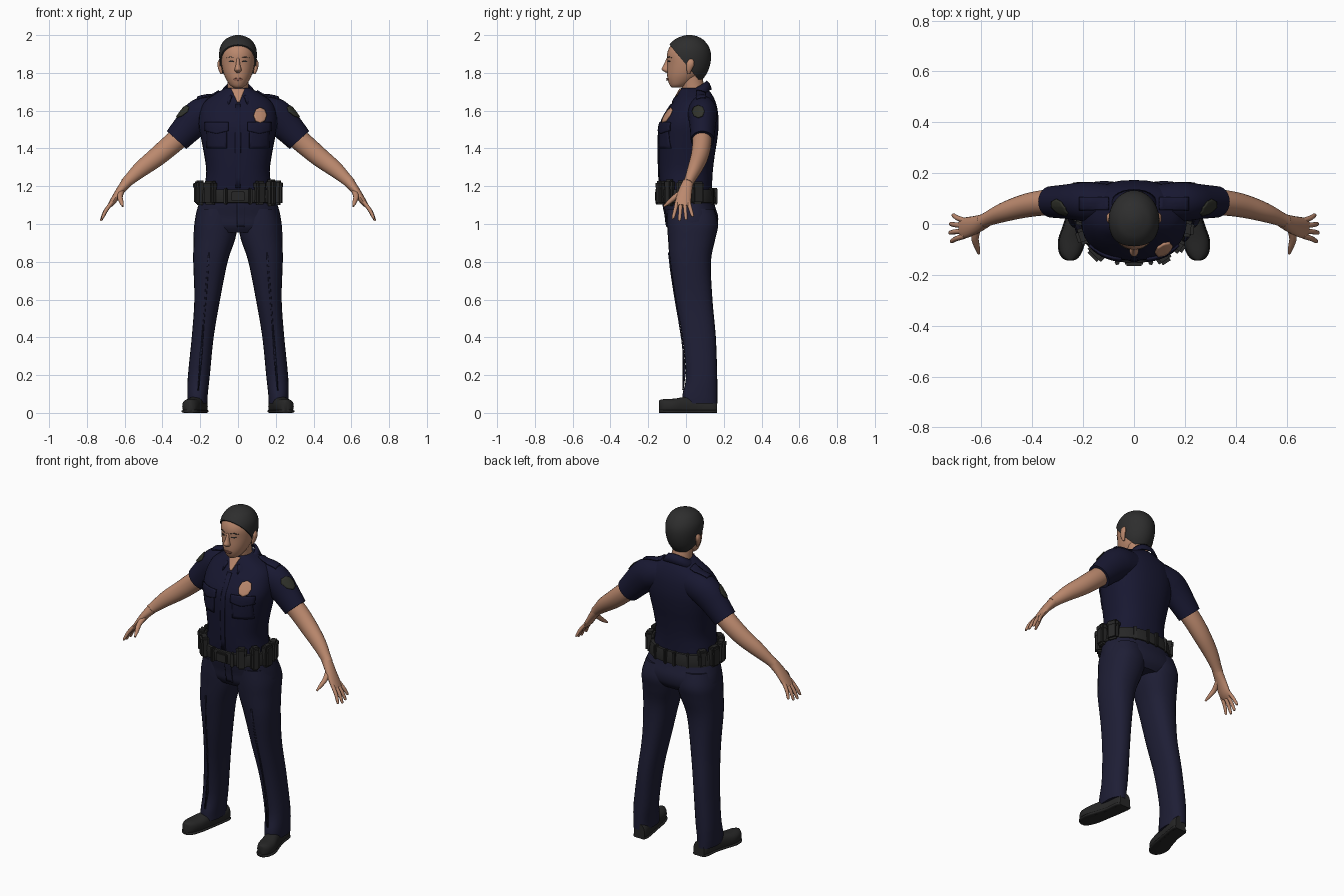
import bpy, bmesh, math
from mathutils import Vector, Matrix
from mathutils.bvhtree import BVHTree

if "Cube" in bpy.data.objects:
    bpy.data.objects.remove(bpy.data.objects["Cube"])


def material(name, *rgb):
    m = bpy.data.materials.new(name)
    m.use_nodes = True
    m.diffuse_color = (*rgb, 1)
    bsdf = next(n for n in m.node_tree.nodes if n.type == 'BSDF_PRINCIPLED')
    bsdf.inputs["Base Color"].default_value = (*rgb, 1)
    bsdf.inputs["Roughness"].default_value = .8
    return m


NAVY = material("navy shirt", .009, .009, .031)
TROUSER = material("navy trousers", .013, .013, .036)
SKIN = material("skin", .5, .25, .155)
LIP = material("lip brown", .3, .12, .085)
HAIR = material("black hair", .027, .027, .027)
LEATHER = material("black leather", .02, .02, .02)
PATCH = material("olive patch", .03, .032, .024)
surfaces = {}


def finish(name, bm, mat, sharp=45):
    """Turn a bmesh into a smooth shaded object with sharp creases."""
    bmesh.ops.recalc_face_normals(bm, faces=bm.faces)
    for f in bm.faces:
        f.smooth = True
    for e in bm.edges:
        e.smooth = e.calc_face_angle(0) < math.radians(sharp)
    surfaces[name] = BVHTree.FromBMesh(bm)
    mesh = bpy.data.meshes.new(name)
    bm.to_mesh(mesh)
    bm.free()
    mesh.materials.append(mat)
    ob = bpy.data.objects.new(name, mesh)
    bpy.context.scene.collection.objects.link(ob)
    return ob


def smooth_path(pts, k):
    """Catmull-Rom interpolation of stations (x, y, z, ru, rv)."""
    out = []
    for i in range(len(pts) - 1):
        a, b, c, d = (pts[max(0, min(len(pts) - 1, i + j))] for j in (-1, 0, 1, 2))
        for s in range(k):
            t = s / k
            out.append([q + t / 2 * (r - p + t * (2*p - 5*q + 4*r - w + t * (3*q - p - 3*r + w)))
                        for p, q, r, w in zip(a, b, c, d)])
    return out + [list(pts[-1])]


def loft(name, pts, mat, axis=None, ref=(0, 1, 0), n=24, power=1, k=4, side=1, cut=None):
    """Skin rounded sections along a path; side=-1 mirrors, cut trims by a plane."""
    path, rings, bm = smooth_path(pts, k), [], bmesh.new()
    for i, st in enumerate(path):
        a, b = path[max(i - 1, 0)], path[min(i + 1, len(path) - 1)]
        t = Vector(axis) if axis else (Vector(b[:3]) - Vector(a[:3])).normalized()
        v = Vector(ref)
        v = (v - t * v.dot(t)).normalized()
        u = v.cross(t)
        ring = []
        for j in range(n):
            c, s = math.cos(math.tau * j / n), math.sin(math.tau * j / n)
            c, s = (math.copysign(abs(q) ** power, q) for q in (c, s))
            p = Vector(st[:3]) + u * c * max(st[3], .002) + v * s * max(st[4], .002)
            ring.append(bm.verts.new((p.x * side, p.y, max(p.z, 0))))
        rings.append(ring)
    for r, q in zip(rings, rings[1:]):
        for j in range(n):
            bm.faces.new((r[j], r[j - 1], q[j - 1], q[j]))
    bm.faces.new(rings[0])
    bm.faces.new(rings[-1])
    if cut:
        bmesh.ops.bisect_plane(bm, geom=bm.verts[:] + bm.edges[:] + bm.faces[:],
                               plane_co=cut[0], plane_no=cut[1], clear_inner=True)
        bmesh.ops.holes_fill(bm, edges=[e for e in bm.edges if e.is_boundary])
    return finish(name, bm, mat)


def upright(rows):
    """Rows (z, centre x, half width, front y, back y) to stations."""
    return [(cx, (f + b) / 2, z, rx, (b - f) / 2) for z, cx, rx, f, b in rows]


VIEWS = {"front": lambda a, b: ((a, -1, b), (0, 1, 0)),
         "left": lambda a, b: ((1, a, b), (-1, 0, 0)),
         "right": lambda a, b: ((-1, a, b), (1, 0, 0)),
         "top": lambda a, b: ((a, b, 1.95), (0, 0, -1))}


def decal(name, outline, mat, targets, view="front", thick=.006):
    """Thin plate draped onto other parts."""
    edge = []
    for p, q in zip(outline, outline[1:] + outline[:1]):
        edge += [Vector(p).lerp(Vector(q), t / 4) for t in range(4)]
    mid = sum(edge, Vector((0, 0))) / len(edge)
    bm = bmesh.new()

    def drop(p):
        o, d = (Vector(w) for w in VIEWS[view](*p))
        hits = [h for h in (surfaces[t].ray_cast(o, d) for t in targets) if h[0]]
        if not hits:
            hits = [surfaces[targets[0]].find_nearest(o)]
        return bm.verts.new(min(hits, key=lambda h: h[3])[0] - d * thick * .6)
    centre = drop(mid)
    rings = [[drop(mid.lerp(p, s / 4)) for p in edge] for s in range(1, 5)]
    for j in range(len(edge)):
        bm.faces.new((centre, rings[0][j - 1], rings[0][j]))
        for r, q in zip(rings, rings[1:]):
            bm.faces.new((r[j - 1], q[j - 1], q[j], r[j]))
    mod = finish(name, bm, mat).modifiers.new("thickness", 'SOLIDIFY')
    mod.thickness, mod.offset = thick, 0


def oval(cx, cz, rx, rz, n=8):
    return [(cx + rx * math.cos(math.tau * i / n), cz + rz * math.sin(math.tau * i / n)) for i in range(n)]


def rect(x0, x1, z0, z1):
    return [(x0, z0), (x1, z0), (x1, z1), (x0, z1)]


def box(name, angle, size, z, mat, out=0):
    """Bevelled box on the belt, angle in degrees from the front towards the left."""
    a = math.radians(angle)
    bm = bmesh.new()
    bmesh.ops.create_cube(bm, size=1, matrix=Matrix.Diagonal((*size, 1)))
    bmesh.ops.bevel(bm, geom=bm.edges[:], offset=min(size) * .25, segments=2, affect='EDGES')
    place = Matrix.Translation(((.2 + out) * math.sin(a), -(.145 + out) * math.cos(a), z))
    bm.transform(place @ Matrix.Rotation(a, 4, 'Z'))
    finish(name, bm, mat, 30)


UP = (0, 0, 1)

# Shirt body and trouser seat
loft("shirt", upright([
    (1.13, 0, .19, -.13, .138), (1.2, 0, .178, -.138, .138), (1.28, 0, .168, -.143, .142),
    (1.37, 0, .18, -.145, .153), (1.45, 0, .195, -.145, .166), (1.53, 0, .208, -.137, .173),
    (1.6, 0, .2, -.1, .168), (1.65, 0, .175, -.066, .155), (1.69, 0, .12, -.043, .135),
    (1.72, 0, .066, -.026, .11)]), NAVY, axis=UP, n=32, power=.85)
loft("trouser_seat", upright([
    (.955, 0, .17, -.08, .14), (.99, 0, .225, -.1, .165), (1.04, 0, .225, -.106, .17),
    (1.1, 0, .21, -.118, .152), (1.17, 0, .188, -.125, .135)]), TROUSER, axis=UP, n=32, power=.85)

for side, tag in ((1, "left"), (-1, "right")):
    # Trouser leg and shoe
    loft(tag + "_trouser_leg", upright([
        (1.08, .11, .1, -.1, .15), (1, .117, .114, -.1, .17), (.92, .125, .11, -.095, .155),
        (.8, .146, .091, -.085, .132), (.6, .163, .068, -.055, .14), (.4, .187, .058, -.02, .158),
        (.2, .207, .058, 0, .165), (.1, .214, .054, -.018, .166), (.05, .214, .052, -.02, .166)]),
        TROUSER, axis=UP, side=side, power=.85)
    foot = [(.2, .163, .035), (.203, .14, .043), (.212, .07, .042), (.228, 0, .046),
            (.243, -.06, .051), (.25, -.11, .042), (.251, -.135, .026), (.251, -.143, .01)]
    loft(tag + "_shoe", [(x, y, .035, r, .05 if y > -.03 else .028 + r * .25) for x, y, r in foot],
         LEATHER, axis=(0, 1, 0), ref=UP, side=side, power=.8)
    loft(tag + "_shoe_sole", [(x, y, .008, r + .004, .009) for x, y, r in foot],
         LEATHER, axis=(0, 1, 0), ref=UP, side=side, power=.6)

    # Sleeve, arm and hand
    loft(tag + "_sleeve", [
        (.09, .085, 1.6, .083, .07), (.17, .087, 1.587, .09, .078), (.215, .088, 1.56, .09, .075),
        (.265, .088, 1.51, .081, .068), (.325, .087, 1.445, .07, .062)], NAVY, side=side)
    loft(tag + "_arm", [
        (.29, .086, 1.475, .056, .052), (.36, .083, 1.415, .055, .05), (.433, .07, 1.353, .051, .046),
        (.512, .046, 1.292, .043, .038), (.575, .02, 1.235, .031, .028),
        (.595, .01, 1.215, .029, .028)], SKIN, side=side)
    loft(tag + "_palm", [
        (.585, .013, 1.225, .029, .028), (.625, -.004, 1.175, .022, .036),
        (.662, -.015, 1.12, .017, .041), (.682, -.018, 1.095, .011, .036)], SKIN, side=side, n=16)
    for i, finger in enumerate(("index", "middle", "ring", "little")):
        y, reach = -.047 + .02 * i, (.9, 1, .95, .78)[i]
        bend = (i - 1.5) * .007
        loft(f"{tag}_{finger}_finger", [
            (.665, y, 1.118, .01, .011), (.665 + .037 * reach, y + bend, 1.118 - .05 * reach, .01, .01),
            (.665 + .058 * reach, y + 2 * bend, 1.118 - .094 * reach, .007, .008),
            (.665 + .06 * reach, y + 2 * bend, 1.118 - .1 * reach, .003, .003)], SKIN, side=side, n=10)
    loft(tag + "_thumb", [
        (.615, -.01, 1.18, .014, .016), (.625, -.055, 1.145, .014, .015), (.617, -.09, 1.115, .011, .011),
        (.61, -.117, 1.094, .005, .005)], SKIN, ref=(1, 0, 0), side=side, n=10)

    # Ear
    loft(tag + "_ear", [(.086, .014, 1.795, .006, .007), (.094, .017, 1.82, .01, .015),
                        (.098, .024, 1.85, .011, .02), (.092, .026, 1.872, .007, .012)],
         SKIN, side=side, n=12)

# Neck, head, nose and hair
loft("neck", [(0, .05, 1.64, .062, .062), (0, .038, 1.72, .056, .06), (0, .02, 1.8, .058, .062)],
     SKIN, axis=UP)
loft("head", upright([
    (1.722, 0, .022, -.075, -.025), (1.735, 0, .042, -.086, .01), (1.765, 0, .062, -.097, .055),
    (1.8, 0, .077, -.1, .085), (1.85, 0, .088, -.099, .105), (1.9, 0, .091, -.1, .112),
    (1.94, 0, .083, -.085, .105), (1.975, 0, .06, -.052, .08), (1.99, 0, .025, -.01, .05)]),
    SKIN, axis=UP, n=32)
loft("nose", [(0, -.092, 1.88, .008, .01), (0, -.1, 1.845, .011, .017), (0, -.105, 1.82, .018, .024),
              (0, -.1, 1.808, .016, .018), (0, -.095, 1.8, .007, .008)], SKIN, axis=UP, n=12)
loft("hair", upright([
    (1.755, 0, .06, -.08, .08), (1.8, 0, .085, -.1, .112), (1.85, 0, .096, -.107, .129),
    (1.9, 0, .1, -.107, .132), (1.94, 0, .093, -.094, .12), (1.975, 0, .07, -.062, .092),
    (1.993, 0, .038, -.025, .06), (2, 0, .012, .005, .03)]),
    HAIR, axis=UP, n=40, k=5, cut=((0, -.02, 1.868), (0, .77, .64)))
for s, tag in ((1, "left"), (-1, "right")):
    decal(tag + "_eye", oval(s * .036, 1.861, .014, .004), HAIR, ["head"], thick=.003)
    decal(tag + "_brow", [(s * .016, 1.881), (s * .04, 1.888), (s * .06, 1.88), (s * .04, 1.884)],
          HAIR, ["head"], thick=.003)
decal("lips", oval(0, 1.766, .025, .007), LIP, ["head"], thick=.006)

# Shirt details
decal("open_neck", [(-.036, 1.716), (.036, 1.716), (.008, 1.645), (-.004, 1.645)], SKIN, ["shirt"])
decal("button_placket", rect(-.014, .014, 1.19, 1.635), NAVY, ["shirt"], thick=.005)
decal("badge", oval(.117, 1.575, .034, .041), SKIN, ["shirt", "left_sleeve"], thick=.009)
for s, tag in ((1, "left"), (-1, "right")):
    decal(tag + "_pocket", rect(s * .06, s * .165, 1.4, 1.53), NAVY, ["shirt"], thick=.005)
    decal(tag + "_pocket_flap", [(s * .05, 1.538), (s * .175, 1.538), (s * .175, 1.493),
                                 (s * .113, 1.478), (s * .05, 1.493)], NAVY, ["shirt"], thick=.009)
    decal(tag + "_shoulder_strap", rect(s * .1, s * .215, .055, .105), NAVY,
          ["shirt", tag + "_sleeve"], "top", .008)
    decal(tag + "_sleeve_patch", oval(.065, 1.595, .033, .033), PATCH, [tag + "_sleeve"], tag)

# Collar, open at the front
bm = bmesh.new()
rows = []
for i in range(25):
    t = math.radians(-152 + i * 304 / 24)
    f = (1 - math.cos(t)) / 2
    rows.append([bm.verts.new((rx * math.sin(t), .045 + (ry + .05 * f) * math.cos(t), z - .085 * f))
                 for rx, ry, z in ((.066, .062, 1.757), (.084, .078, 1.74), (.1, .088, 1.712))])
for a, b in zip(rows, rows[1:]):
    for j in range(2):
        bm.faces.new((a[j], a[j + 1], b[j + 1], b[j]))
mod = finish("collar", bm, NAVY).modifiers.new("thickness", 'SOLIDIFY')
mod.thickness, mod.offset = .008, 0

# Trouser fly and front creases
decal("trouser_fly", rect(-.005, .035, .985, 1.12), TROUSER, ["trouser_seat"], thick=.006)
for s, tag in ((1, "left"), (-1, "right")):
    decal(tag + "_trouser_crease", [(s * .15, .85), (s * .156, .85), (s * .213, .12), (s * .207, .12)],
          TROUSER, [tag + "_trouser_leg"], thick=.006)

# Duty belt with buckle, pouches and keepers
loft("belt", upright([(1.112, 0, .206, -.146, .155), (1.12, 0, .21, -.15, .158),
                      (1.175, 0, .203, -.152, .153), (1.183, 0, .198, -.148, .149)]),
     LEATHER, axis=UP, n=40, power=.85, k=2)
box("belt_buckle", 0, (.07, .02, .055), 1.148, LEATHER, .01)
for i, (angle, width, height) in enumerate((
        (33, .055, .125), (56, .05, .14), (83, .06, .13), (112, .065, .12),
        (-44, .07, .125), (-72, .06, .13), (-100, .06, .12), (-125, .05, .1))):
    box(f"belt_pouch_{i + 1}", angle, (width, .045, height), 1.165, LEATHER, .012)
    box(f"pouch_flap_{i + 1}", angle, (width + .004, .05, height * .35), 1.165 + height * .32, LEATHER, .012)
for i, angle in enumerate((18, -18, 150, 172, -150, -172)):
    box(f"belt_keeper_{i + 1}", angle, (.018, .03, .085), 1.147, LEATHER, .009)
